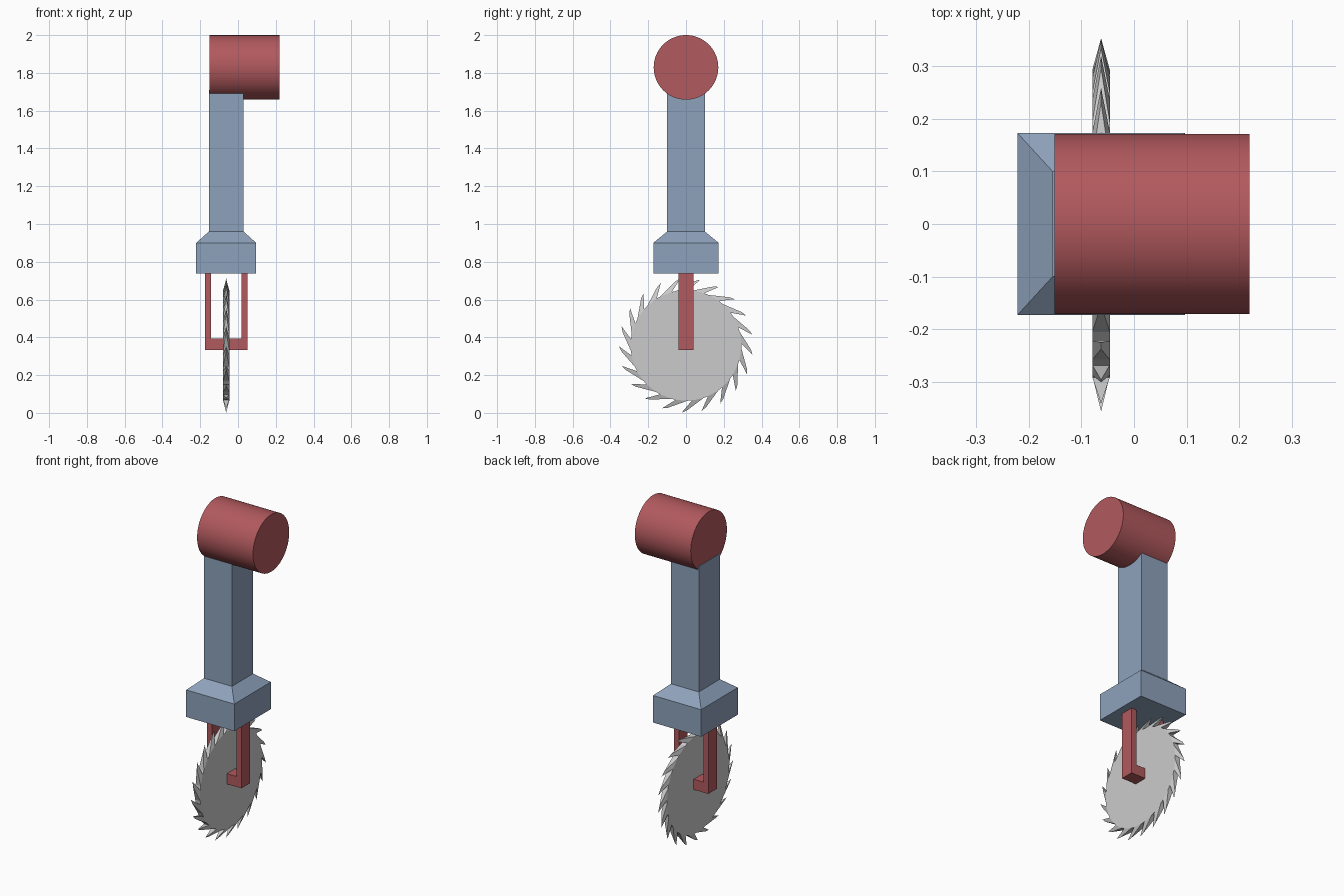
import bpy, bmesh
from math import cos, sin, radians, pi

if "Cube" in bpy.data.objects:
    bpy.data.objects.remove(bpy.data.objects["Cube"])

CX = -0.0625  # centre plane of arm, fork and blade


def material(name, color):
    m = bpy.data.materials.new(name)
    m.diffuse_color = (*color, 1)
    m.use_nodes = True
    m.node_tree.nodes["Principled BSDF"].inputs["Base Color"].default_value = m.diffuse_color
    return m


def make_object(name, bm, mat=None):
    bmesh.ops.recalc_face_normals(bm, faces=bm.faces[:])
    me = bpy.data.meshes.new(name)
    bm.to_mesh(me)
    bm.free()
    ob = bpy.data.objects.new(name, me)
    bpy.context.collection.objects.link(ob)
    if mat:
        me.materials.append(mat)
    return ob


red = material("red_paint", (0.44, 0.10, 0.11))
blue = material("blue_paint", (0.27, 0.36, 0.50))

# Pivot drum across the top
bpy.ops.mesh.primitive_cylinder_add(vertices=64, radius=0.171, depth=0.37,
                                    location=(0.034, 0, 1.829), rotation=(0, pi / 2, 0))
drum = bpy.context.object
drum.name = "pivot_drum"
drum.data.materials.append(red)
bpy.ops.object.shade_smooth_by_angle(angle=radians(35))

# Arm with flared foot: stacked rectangular sections (z, half x, half y)
sections = [(0.738, 0.159, 0.173), (0.9, 0.159, 0.173), (0.96, 0.092, 0.1), (1.71, 0.092, 0.1)]
bm = bmesh.new()
rings = [[bm.verts.new((CX + sx * hx, sy * hy, z))
          for sx, sy in ((-1, -1), (1, -1), (1, 1), (-1, 1))] for z, hx, hy in sections]
for a, b in zip(rings, rings[1:]):
    for i in range(4):
        j = (i + 1) % 4
        bm.faces.new((a[i], a[j], b[j], b[i]))
bm.faces.new(rings[0])
bm.faces.new(rings[-1])
make_object("arm", bm, blue)

# Blade fork: U profile extruded along y
profile = [(-0.113, 0.745), (-0.113, 0.333), (0.113, 0.333), (0.113, 0.745),
           (0.08, 0.745), (0.08, 0.395), (-0.08, 0.395), (-0.08, 0.745)]
bm = bmesh.new()
face = bm.faces.new([bm.verts.new((CX + x, -0.04, z)) for x, z in profile])
ext = bmesh.ops.extrude_face_region(bm, geom=[face])
bmesh.ops.translate(bm, vec=(0, 0.08, 0),
                    verts=[v for v in ext["geom"] if isinstance(v, bmesh.types.BMVert)])
make_object("blade_fork", bm, red)

# Saw blade: flat disc with raked teeth sharpened to the centre plane
TEETH, ROOT, TIP, HALF, CZ = 21, 0.293, 0.356, 0.0165, 0.357
step = 360 / TEETH
bm = bmesh.new()


def blade_vert(x, r, deg):
    a = radians(deg)
    return bm.verts.new((CX + x, r * cos(a), CZ + r * sin(a)))


left, right = [], []
for k in range(TEETH):
    a = -8 + k * step + 10
    for deg in (a, a + step * 0.72):
        left.append(blade_vert(-HALF, ROOT, deg))
        right.append(blade_vert(HALF, ROOT, deg))
    t1, t2 = blade_vert(0, TIP, a - 10), blade_vert(0, TIP - 0.012, a - 5.5)
    l1, l2, r1, r2 = left[-2], left[-1], right[-2], right[-1]
    for f in ((l1, l2, t2, t1), (r1, t1, t2, r2), (l1, t1, r1), (l2, r2, t2)):
        bm.faces.new(f)
n = len(left)
for i in range(1, n, 2):  # gullets between teeth
    j = (i + 1) % n
    bm.faces.new((left[i], left[j], right[j], right[i]))
bm.faces.new(left)
bm.faces.new(right)
make_object("saw_blade", bm)
